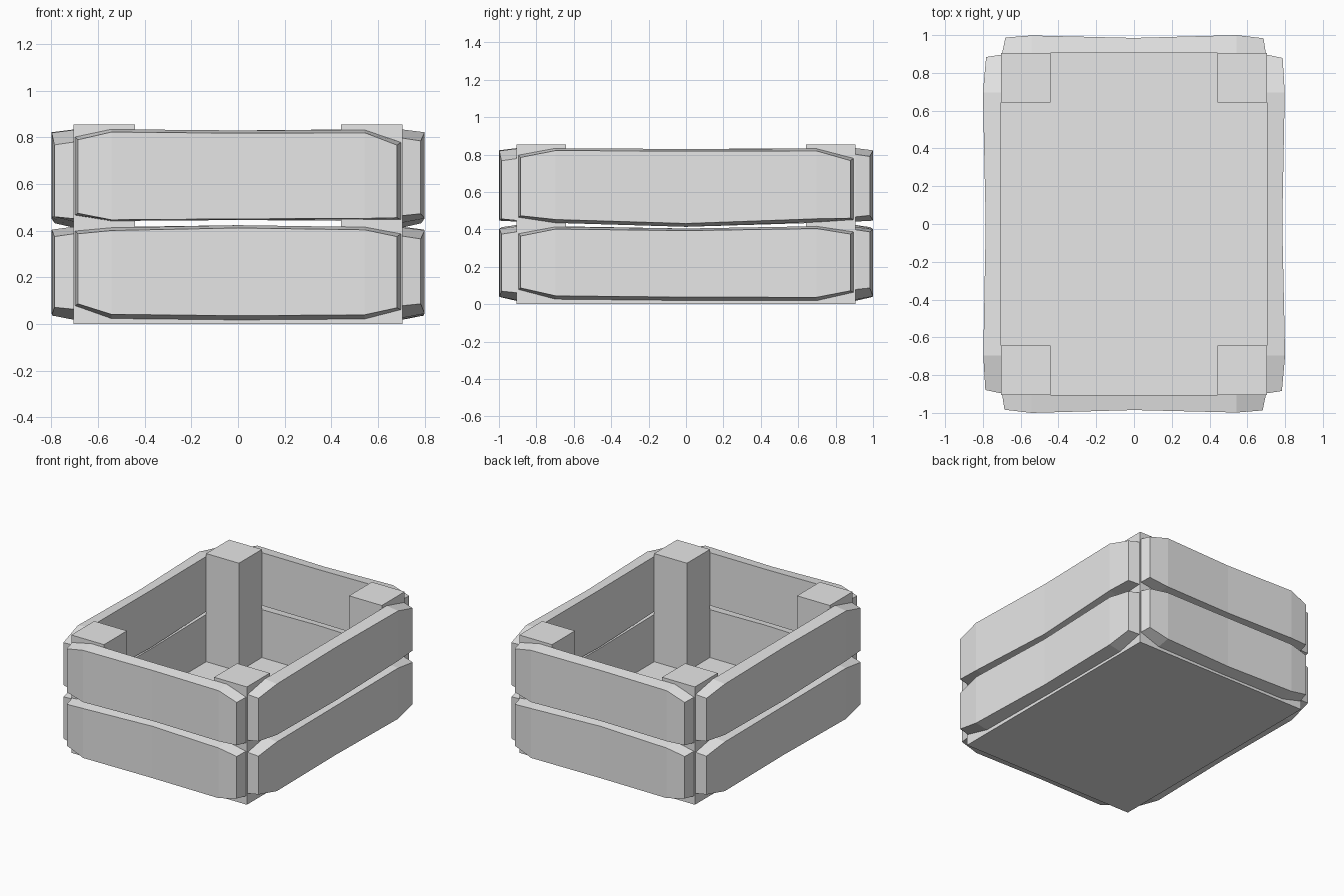
import bpy, bmesh
from math import pi
from mathutils import Matrix

if "Cube" in bpy.data.objects:
    bpy.data.objects.remove(bpy.data.objects["Cube"], do_unlink=True)

HALF_X, HALF_Y, POST_TOP = 0.705, 0.905, 0.855
POST_SIZE = 0.263

grey = bpy.data.materials.new("light_grey")
grey.use_nodes = True
grey.diffuse_color = (0.8, 0.8, 0.8, 1)
grey.node_tree.nodes["Principled BSDF"].inputs["Base Color"].default_value = (0.8, 0.8, 0.8, 1)


def finish(name, bm):
    bmesh.ops.recalc_face_normals(bm, faces=bm.faces)
    mesh = bpy.data.meshes.new(name)
    bm.to_mesh(mesh)
    bm.free()
    mesh.materials.append(grey)
    bpy.context.collection.objects.link(bpy.data.objects.new(name, mesh))


def box(name, center, size):
    bm = bmesh.new()
    bmesh.ops.create_cube(bm, size=1)
    bmesh.ops.scale(bm, vec=size, verts=bm.verts)
    bmesh.ops.translate(bm, vec=center, verts=bm.verts)
    finish(name, bm)


def plank(name, half_len, dist, angle, bottoms, tops, sag=0.018):
    """Loft a hand-hewn board through five four-sided sections, then turn it to its side."""
    bm = bmesh.new()
    stations = (-0.99, -0.77, 0, 0.77, 0.99)
    depths = (0.078, 0.095, 0.08, 0.093, 0.082)
    rings = []
    for i, (u, low, high, d) in enumerate(zip(stations, bottoms, tops, depths)):
        x = u * half_len
        # outer corners are pulled in at the ends and slightly in height
        xo = x - 0.017 * (u > 0.9) + 0.012 * (u < -0.9)
        drop = sag if i in (1, 2, 3) else 0.008
        corners = ((x, -dist, low - drop), (xo, -dist - d, low),
                   (xo, -dist - d, high), (x, -dist, high + 0.012))
        rings.append([bm.verts.new(c) for c in corners])
    for a, b in zip(rings, rings[1:]):
        for k in range(4):
            n = (k + 1) % 4
            bm.faces.new((a[k], a[n], b[n], b[k]))
    bm.faces.new(rings[0])
    bm.faces.new(rings[-1][::-1])
    bm.transform(Matrix.Rotation(angle, 4, "Z"))
    finish(name, bm)


# Floor slab
box("floor", (0, 0, 0.035), (2 * HALF_X, 2 * HALF_Y, 0.07))

# Corner posts
for sx, side in ((1, "left"), (-1, "right")):
    for sy, end in ((-1, "front"), (1, "back")):
        box(f"{end}_{side}_post",
            (sx * (HALF_X - POST_SIZE / 2), sy * (HALF_Y - POST_SIZE / 2), POST_TOP / 2),
            (POST_SIZE, POST_SIZE, POST_TOP))

# Boards on the short ends
for name, angle in (("front", 0), ("back", pi)):
    plank(name + "_upper_plank", HALF_X, HALF_Y, angle,
          (0.475, 0.447, 0.451, 0.453, 0.456), (0.79, 0.823, 0.818, 0.82, 0.767), 0.005)
    plank(name + "_lower_plank", HALF_X, HALF_Y, angle,
          (0.087, 0.042, 0.036, 0.04, 0.07), (0.387, 0.401, 0.412, 0.404, 0.375))

# Boards on the long sides
for name, angle in (("left", pi / 2), ("right", -pi / 2)):
    plank(name + "_upper_plank", HALF_Y, HALF_X, angle,
          (0.473, 0.453, 0.432, 0.457, 0.46), (0.785, 0.822, 0.818, 0.82, 0.768))
    plank(name + "_lower_plank", HALF_Y, HALF_X, angle,
          (0.087, 0.045, 0.038, 0.037, 0.072), (0.365, 0.402, 0.393, 0.405, 0.375))
